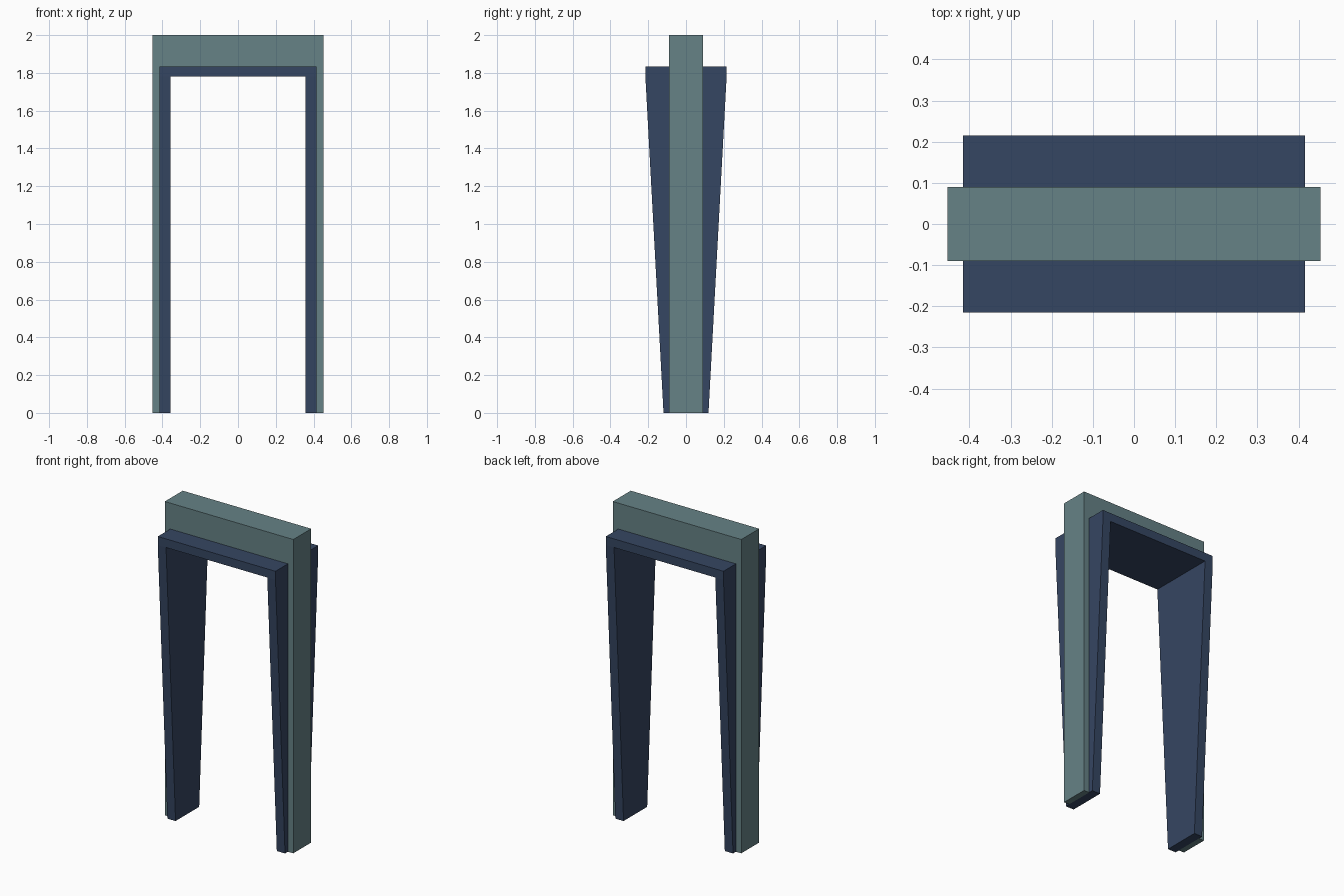
import bpy
import bmesh

cube = bpy.data.objects.get("Cube")
if cube:
    bpy.data.objects.remove(cube, do_unlink=True)


def make_material(name, color):
    mat = bpy.data.materials.new(name)
    mat.use_nodes = True
    mat.diffuse_color = color
    mat.node_tree.nodes["Principled BSDF"].inputs["Base Color"].default_value = color
    return mat


def make_frame(name, outer, inner, head, top, foot_depth, head_depth, mat):
    """Door-shaped frame; half depth runs from foot_depth to head_depth."""
    xs = (-outer, -inner, inner, outer)
    zs = (0, head, top)
    bm = bmesh.new()
    grid = [[bm.verts.new((x, -1, z)) for x in xs] for z in zs]
    for row in range(2):
        for col in range(3):
            if row == 0 and col == 1:
                continue  # the opening
            a, b = grid[row], grid[row + 1]
            bm.faces.new((a[col], a[col + 1], b[col + 1], b[col]))

    # Extrude front to back, then set the depth by height
    result = bmesh.ops.extrude_face_region(bm, geom=bm.faces[:])
    for item in result["geom"]:
        if isinstance(item, bmesh.types.BMVert):
            item.co.y = 1
    for v in bm.verts:
        v.co.y *= foot_depth if v.co.z < head / 2 else head_depth
    bmesh.ops.recalc_face_normals(bm, faces=bm.faces[:])

    mesh = bpy.data.meshes.new(name)
    bm.to_mesh(mesh)
    bm.free()
    mesh.materials.append(mat)
    obj = bpy.data.objects.new(name, mesh)
    bpy.context.collection.objects.link(obj)
    return obj


teal = make_material("grey_teal", (0.133, 0.223, 0.238, 1))
navy = make_material("navy_blue", (0.036, 0.061, 0.122, 1))

# Straight outer surround
make_frame("outer_surround", 0.453, 0.415, 1.835, 2.0, 0.09, 0.09, teal)
# Inner lining, with legs that narrow towards the floor
make_frame("inner_lining", 0.415, 0.357, 1.78, 1.835, 0.119, 0.215, navy)
